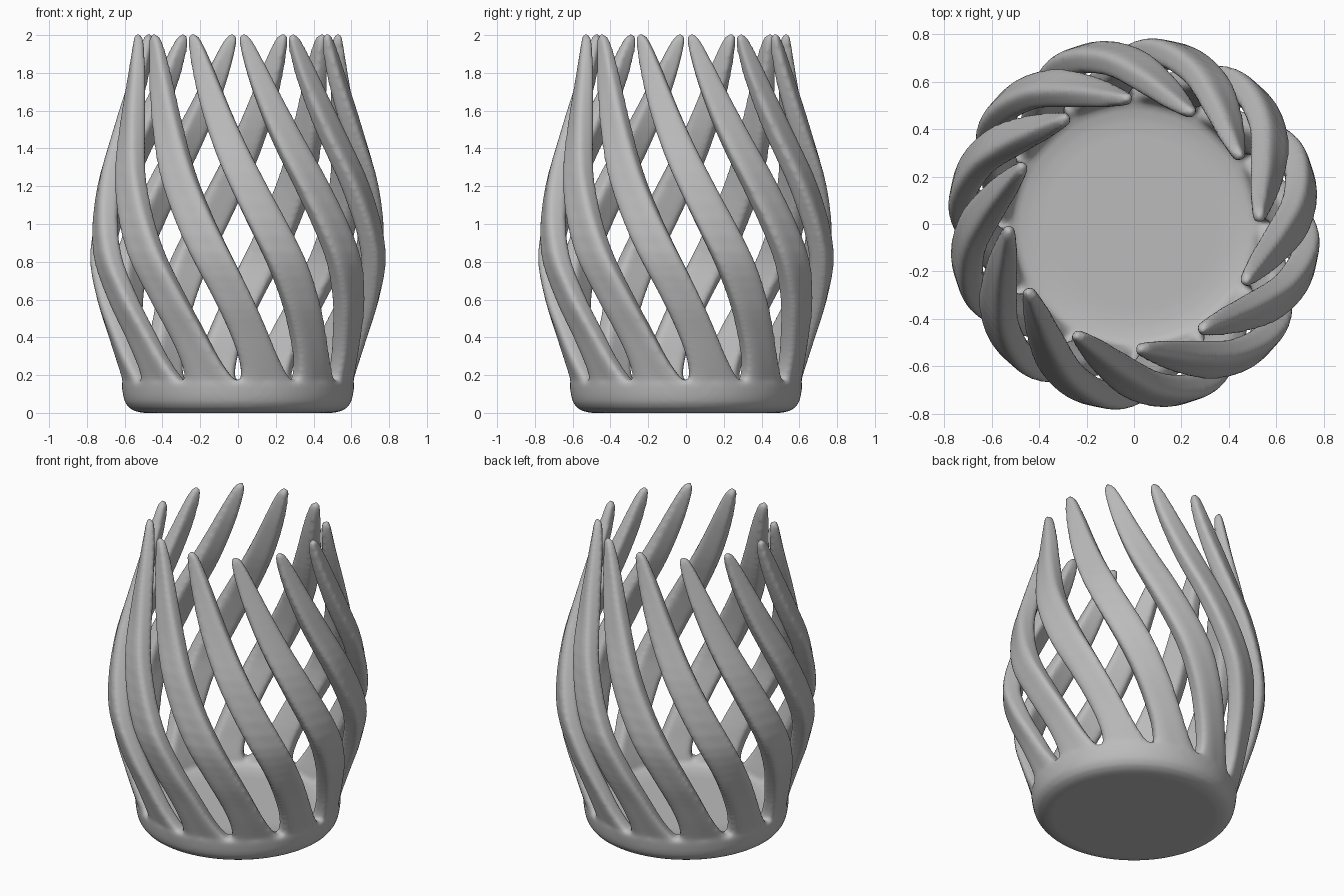
import bpy
import bmesh
from math import sin, cos, pi, radians, copysign

cube = bpy.data.objects.get("Cube")
if cube:
    bpy.data.objects.remove(cube)

grey = bpy.data.materials.new("plain_grey")
grey.use_nodes = True
grey.diffuse_color = (0.5, 0.5, 0.5, 1)
grey.node_tree.nodes["Principled BSDF"].inputs["Base Color"].default_value = (0.5, 0.5, 0.5, 1)

RIBS = 12
POINTS = 32
SIDES = 96
# Rib stations: height, outer radius, thickness, half width in degrees
STATIONS = [
    (0.10, 0.606, 0.10, 15.2), (0.165, 0.616, 0.10, 14.6), (0.185, 0.62, 0.10, 13.0),
    (0.23, 0.633, 0.10, 11.2), (0.30, 0.654, 0.10, 9.8), (0.40, 0.684, 0.105, 9.0),
    (0.60, 0.746, 0.11, 8.4), (0.85, 0.789, 0.11, 8.3), (1.20, 0.745, 0.11, 8.1),
    (1.50, 0.662, 0.105, 7.7), (1.75, 0.598, 0.085, 6.5), (1.90, 0.567, 0.065, 4.9),
    (1.97, 0.554, 0.05, 3.5), (1.995, 0.548, 0.036, 2.3), (2.005, 0.542, 0.02, 1.2),
]


def skin(bm, rings):
    """Join closed rings of points into a capped tube."""
    loops = [[bm.verts.new(p) for p in ring] for ring in rings]
    n = len(loops[0])
    for low, high in zip(loops, loops[1:]):
        for j in range(n):
            k = (j + 1) % n
            bm.faces.new((low[j], low[k], high[k], high[j]))
    bm.faces.new(loops[0])
    bm.faces.new(loops[-1])


def slope(i, k):
    a, b = STATIONS[max(i - 1, 0)], STATIONS[min(i + 1, len(STATIONS) - 1)]
    return (b[k] - a[k]) / (b[0] - a[0])


def smooth_stations(steps):
    """Hermite interpolation between the stations, over height."""
    result = []
    for i, (a, b) in enumerate(zip(STATIONS, STATIONS[1:])):
        h = b[0] - a[0]
        for s in range(steps):
            t = s / steps
            row = [a[0] + h * t]
            for k in (1, 2, 3):
                row.append((2*t**3 - 3*t**2 + 1) * a[k] + (t**3 - 2*t**2 + t) * h * slope(i, k)
                           + (3*t**2 - 2*t**3) * b[k] + (t**3 - t**2) * h * slope(i + 1, k))
            result.append(row)
    return result + [STATIONS[-1]]


def boxy(v):
    return copysign(abs(v) ** 0.42, v)


bm = bmesh.new()

# Round base with a shallow dished floor
profile = [(0.50, 0), (0.54, 0.007), (0.575, 0.025), (0.598, 0.055), (0.608, 0.09),
           (0.614, 0.13), (0.617, 0.16), (0.606, 0.17), (0.575, 0.171), (0.53, 0.162),
           (0.49, 0.145), (0.44, 0.134), (0.38, 0.13)]
skin(bm, [[(r * cos(2 * pi * j / SIDES), r * sin(2 * pi * j / SIDES), z)
           for j in range(SIDES)] for r, z in profile])

# Twisted, tapering ribs
rows = smooth_stations(4)
for rib in range(RIBS):
    rings = []
    for z, outer, thick, half in rows:
        centre = radians(45 - 39.2 * (z - 0.17)) + 2 * pi * rib / RIBS
        ring = []
        for j in range(POINTS):
            u = 2 * pi * (j + 0.5) / POINTS
            a = centre + radians(half) * boxy(cos(u))
            r = outer - thick / 2 + thick / 2 * boxy(sin(u))
            ring.append((r * sin(a), -r * cos(a), z))
        rings.append(ring)
    skin(bm, rings)

bmesh.ops.recalc_face_normals(bm, faces=bm.faces)
mesh = bpy.data.meshes.new("twisted_basket")
bm.to_mesh(mesh)
bm.free()
mesh.materials.append(grey)
basket = bpy.data.objects.new("twisted_basket", mesh)
bpy.context.collection.objects.link(basket)

# Fuse the ribs and base into one softly blended surface
fuse = basket.modifiers.new("fuse", "REMESH")
fuse.mode = "VOXEL"
fuse.voxel_size = 0.013
fuse.use_smooth_shade = True
soften = basket.modifiers.new("soften", "SMOOTH")
soften.factor = 0.5
soften.iterations = 5
